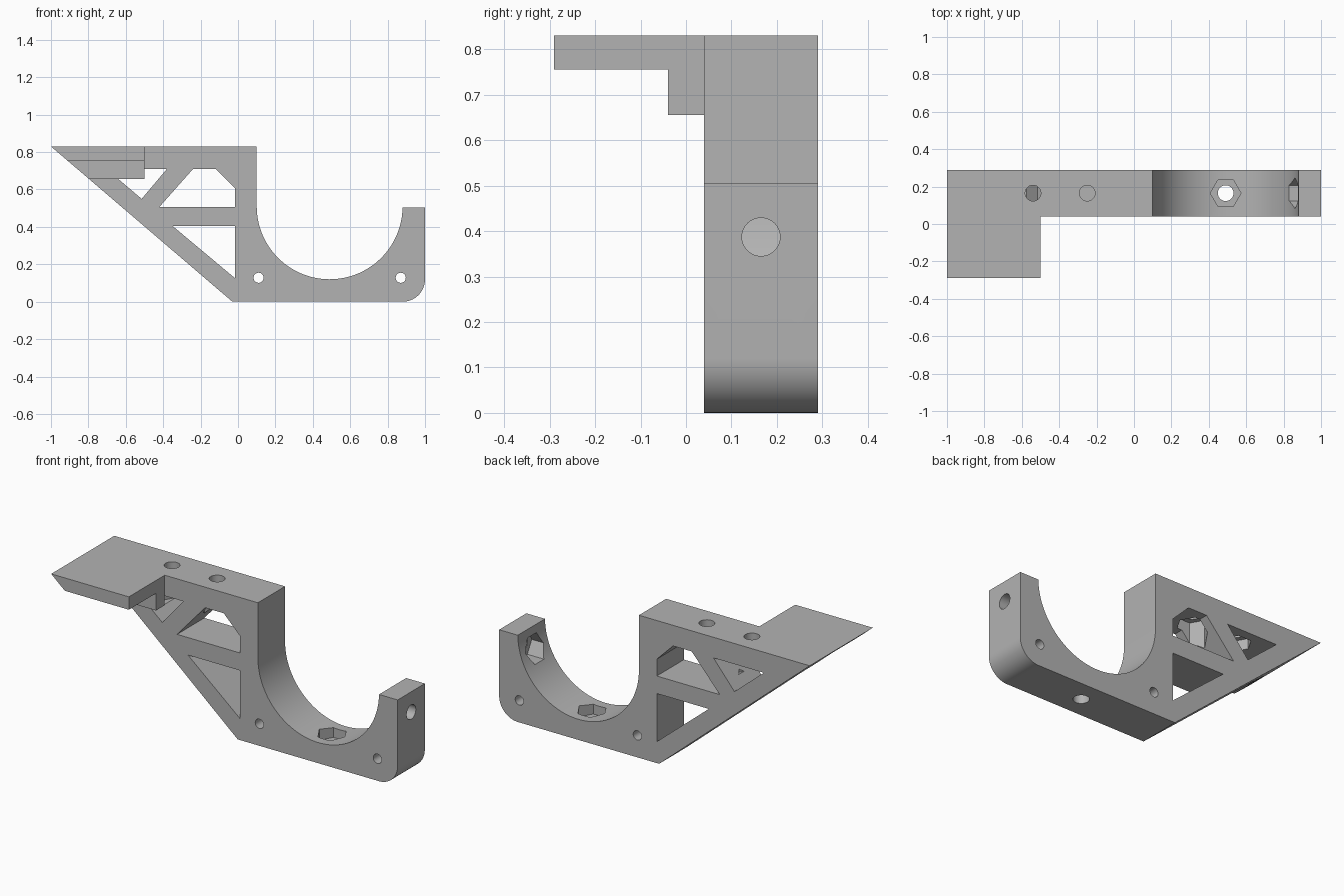
import bpy, bmesh, math
from mathutils import Vector

if "Cube" in bpy.data.objects:
    bpy.data.objects.remove(bpy.data.objects["Cube"])

grey = bpy.data.materials.new("plain_grey")
grey.use_nodes = True
grey.diffuse_color = (0.45, 0.45, 0.45, 1)
grey.node_tree.nodes["Principled BSDF"].inputs["Base Color"].default_value = grey.diffuse_color

FRONT, BACK, TOP = 0.04, 0.29, 0.83
MID = (FRONT + BACK) / 2


def prism(name, points, direction):
    """Closed planar outline pushed along a direction."""
    bm = bmesh.new()
    face = bm.faces.new([bm.verts.new(p) for p in points])
    out = bmesh.ops.extrude_face_region(bm, geom=[face])
    moved = [g for g in out["geom"] if isinstance(g, bmesh.types.BMVert)]
    bmesh.ops.translate(bm, verts=moved, vec=direction)
    bmesh.ops.recalc_face_normals(bm, faces=bm.faces)
    mesh = bpy.data.meshes.new(name)
    bm.to_mesh(mesh)
    bm.free()
    mesh.materials.append(grey)
    obj = bpy.data.objects.new(name, mesh)
    bpy.context.collection.objects.link(obj)
    return obj


def side_prism(name, outline, y0, y1):
    return prism(name, [(x, y0, z) for x, z in outline], (0, y1 - y0, 0))


def rod(name, start, end, radius, sides=48):
    """Round or hexagonal bar between two points, first corner across the axis."""
    start, axis = Vector(start), Vector(end) - Vector(start)
    u = Vector((0, 1, 0)) if abs(axis.x) > 0 else Vector((1, 0, 0))
    v = axis.normalized().cross(u)
    ring = [start + radius * (u * math.cos(a) + v * math.sin(a))
            for a in (2 * math.pi * i / sides for i in range(sides))]
    return prism(name, ring, axis)


def arc(cx, cz, r, a0, a1, n):
    angles = [math.radians(a0 + (a1 - a0) * i / n) for i in range(n + 1)]
    return [(cx + r * math.cos(a), cz + r * math.sin(a)) for a in angles]


def combine(target, tool, operation):
    mod = target.modifiers.new(operation, "BOOLEAN")
    mod.operation, mod.solver, mod.object = operation, "EXACT", tool
    bpy.context.view_layer.update()
    result = bpy.data.meshes.new_from_object(
        target.evaluated_get(bpy.context.evaluated_depsgraph_get()))
    target.modifiers.clear()
    target.data = result
    bpy.data.objects.remove(tool)


def slope_x(z):
    """Where the slanted underside sits at a height."""
    return -0.03 - 0.97 * z / TOP


# Main bracket: slanted brace, cradle and upright arm
outline = [(-0.03, 0)]
outline += arc(0.88, 0.12, 0.12, -90, 0, 16)
outline += [(1, 0.505), (0.88, 0.505)]
outline += arc(0.49, 0.51, 0.39, -1, -180, 64)
outline += [(0.10, TOP), (-1, TOP)]
bracket = side_prism("cradle_bracket", outline, FRONT, BACK)

# Truss windows
windows = [
    [(-0.704, 0.71), (-0.515, 0.55), (-0.38, 0.71)],
    [(-0.42, 0.507), (-0.015, 0.507), (-0.015, 0.605), (-0.12, 0.71), (-0.24, 0.71)],
    [(-0.35, 0.405), (-0.015, 0.405), (-0.015, 0.125)],
]
for w in windows:
    combine(bracket, side_prism("window_cutter", w, 0, 0.4), "DIFFERENCE")

# Cross pin holes
for x in (0.11, 0.87):
    combine(bracket, rod("pin_cutter", (x, 0, 0.128), (x, 0.4, 0.128), 0.027), "DIFFERENCE")

# Bolt holes with hexagonal nut pockets: hole start and end, pocket start and end
bolts = [
    ((-0.54, MID, 0.65), (-0.54, MID, 0.9), (-0.54, MID, 0.6), (-0.54, MID, 0.77)),
    ((-0.25, MID, 0.65), (-0.25, MID, 0.9), (-0.25, MID, 0.6), (-0.25, MID, 0.77)),
    ((0.49, MID, -0.1), (0.49, MID, 0.2), (0.49, MID, 0.065), (0.49, MID, 0.2)),
    ((0.8, MID, 0.387), (1.1, MID, 0.387), (0.78, MID, 0.387), (0.935, MID, 0.387)),
]
for hole_a, hole_b, nut_a, nut_b in bolts:
    combine(bracket, rod("bolt_cutter", hole_a, hole_b, 0.042), "DIFFERENCE")
    combine(bracket, rod("nut_cutter", nut_a, nut_b, 0.082, 6), "DIFFERENCE")

# Forward shelf and the thicker rib beneath it
for name, low, high, y0 in (("shelf", 0.755, TOP, -0.29), ("shelf_rib", 0.655, 0.78, -0.04)):
    shape = [(slope_x(low), low), (-0.5, low), (-0.5, high), (slope_x(high), high)]
    combine(bracket, side_prism(name, shape, y0, FRONT), "UNION")

# Smooth curves, crisp edges
bpy.ops.object.select_all(action="DESELECT")
bracket.select_set(True)
bpy.context.view_layer.objects.active = bracket
bpy.ops.object.shade_smooth_by_angle(angle=math.radians(25))
